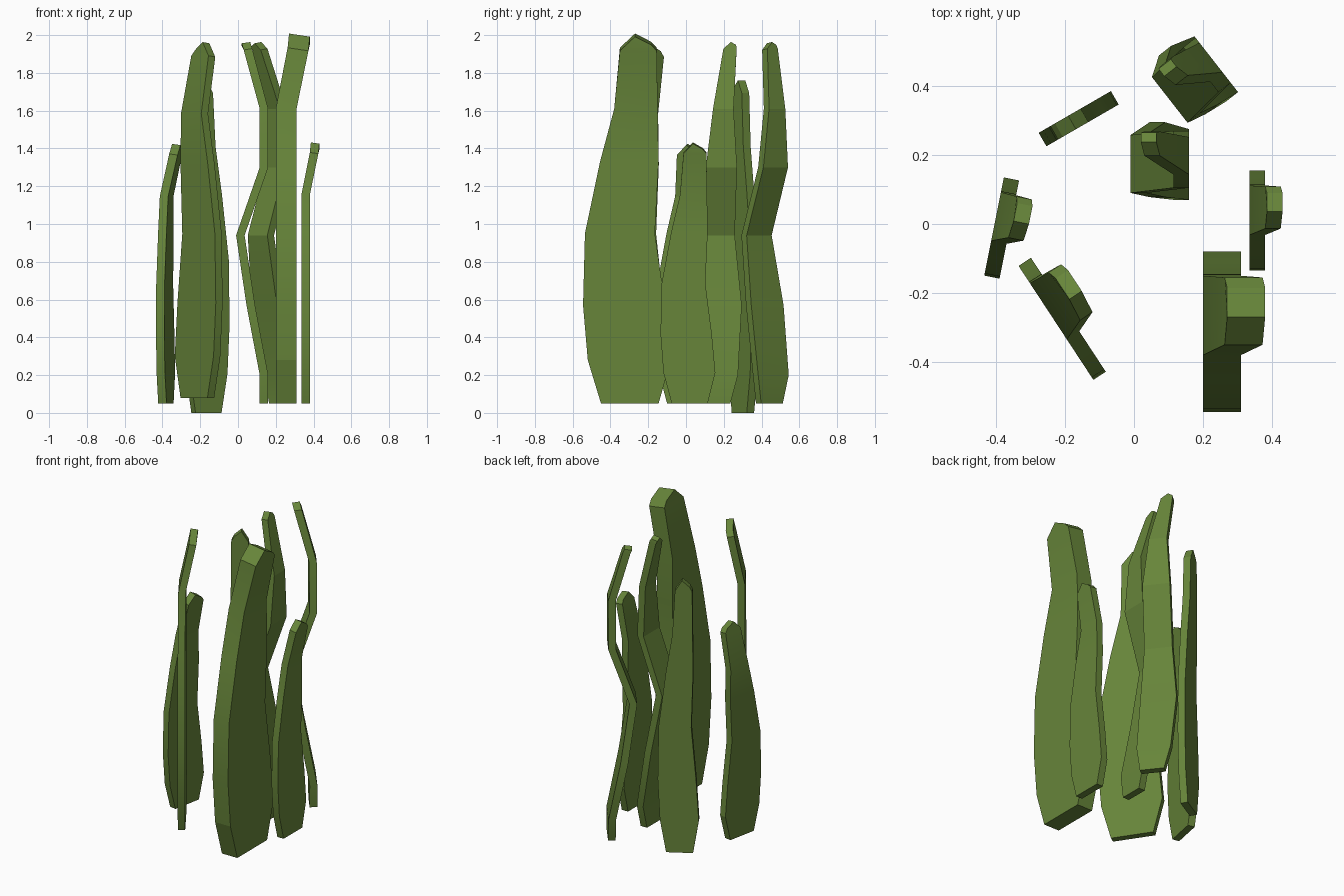
import bpy, math

if "Cube" in bpy.data.objects:
    bpy.data.objects.remove(bpy.data.objects["Cube"])

green = bpy.data.materials.new("leaf green")
green.diffuse_color = (0.135, 0.235, 0.042, 1)
green.use_nodes = True
green.node_tree.nodes["Principled BSDF"].inputs["Base Color"].default_value = green.diffuse_color

# Rows of (height, left edge, right edge, bend), then cap points (height, offset)
BROAD = [(0, -.15, .155, 0), (.23, -.22, .22, 0), (.52, -.245, .19, 0), (.90, -.235, .135, 0),
         (1.28, -.155, .155, 0), (1.56, -.08, .15, 0), (1.875, -.05, .145, .87)]
BROAD_CAP = [(1.907, .115), (1.95, .03)]
WAVY = [(0, -.10, .045, 0), (.15, -.12, .085, 0), (.52, -.112, .105, -.07), (.89, -.10, .068, -.125),
        (1.25, -.085, .08, 0), (1.56, -.047, .062, 0), (1.875, .008, .078, -.085)]
WAVY_CAP = [(1.895, .075), (1.91, .048)]


def blade(name, rows, cap, loc, angle, thick, su=1, sz=1, bend=1):
    verts, faces = [], []
    top = rows[-1][3]
    pts = [(u, z, b) for z, l, r, b in rows for u in (l, r)]
    pts += [(u, z, top * 1.12) for z, u in cap]
    lean = 0.15 if top > 0 else -0.15
    for side in (-1, 1):
        for u, z, b in pts:
            tilt = lean * side * thick / 2 if z > 1.8 and bend else 0
            verts.append((b * bend + side * thick / 2, u * su, z * sz - tilt))
    n, k = len(pts), len(rows)
    # broad faces on both sides
    cells = [(2*i, 2*i + 1, 2*i + 3, 2*i + 2) for i in range(k - 1)]
    cells.append((2*k - 2, 2*k - 1, 2*k, 2*k + 1))
    for c in cells:
        faces.append([v + n for v in c])
        faces.append(list(reversed(c)))
    # rim around the outline
    rim = [2*i + 1 for i in range(k)] + [2*k, 2*k + 1] + [2*i for i in reversed(range(k))]
    for a, b in zip(rim, rim[1:] + rim[:1]):
        faces.append((a, b, b + n, a + n))
    me = bpy.data.meshes.new(name)
    me.from_pydata(verts, [], faces)
    me.validate()
    me.materials.append(green)
    ob = bpy.data.objects.new(name, me)
    bpy.context.collection.objects.link(ob)
    ob.location = loc
    ob.rotation_euler.z = math.radians(angle)
    # consistent outward faces, smooth only over gentle bends
    bpy.ops.object.select_all(action='DESELECT')
    ob.select_set(True)
    bpy.context.view_layer.objects.active = ob
    bpy.ops.object.mode_set(mode='EDIT')
    bpy.ops.mesh.select_all(action='SELECT')
    bpy.ops.mesh.normals_make_consistent(inside=False)
    bpy.ops.object.mode_set(mode='OBJECT')
    bpy.ops.object.shade_smooth_by_angle(angle=math.radians(12))


# Broad blades
blade("large_front_blade", BROAD, BROAD_CAP, (.255, -.3, .05), 0, .11, 1, 1, .072)
blade("right_blade", BROAD, BROAD_CAP, (.3575, .018, .05), 0, .045, .624, .707, .052)
blade("left_blade", BROAD, BROAD_CAP, (-.382, -.004, .05), -11.3, .045, .624, .703, .054)
blade("front_left_blade", BROAD, BROAD_CAP, (-.214, -.266, .08), 33.3, .043, .85, .964, .072)
blade("back_left_blade", BROAD, BROAD_CAP, (-.166, .302, 0), 120, .045, .52, .903, 0)

# Wavy blades
blade("middle_wavy_blade", WAVY, WAVY_CAP, (.1375, .19, .05), 0, .045)
blade("back_wavy_blade", WAVY, WAVY_CAP, (.21, .463, .05), 38, .045)
